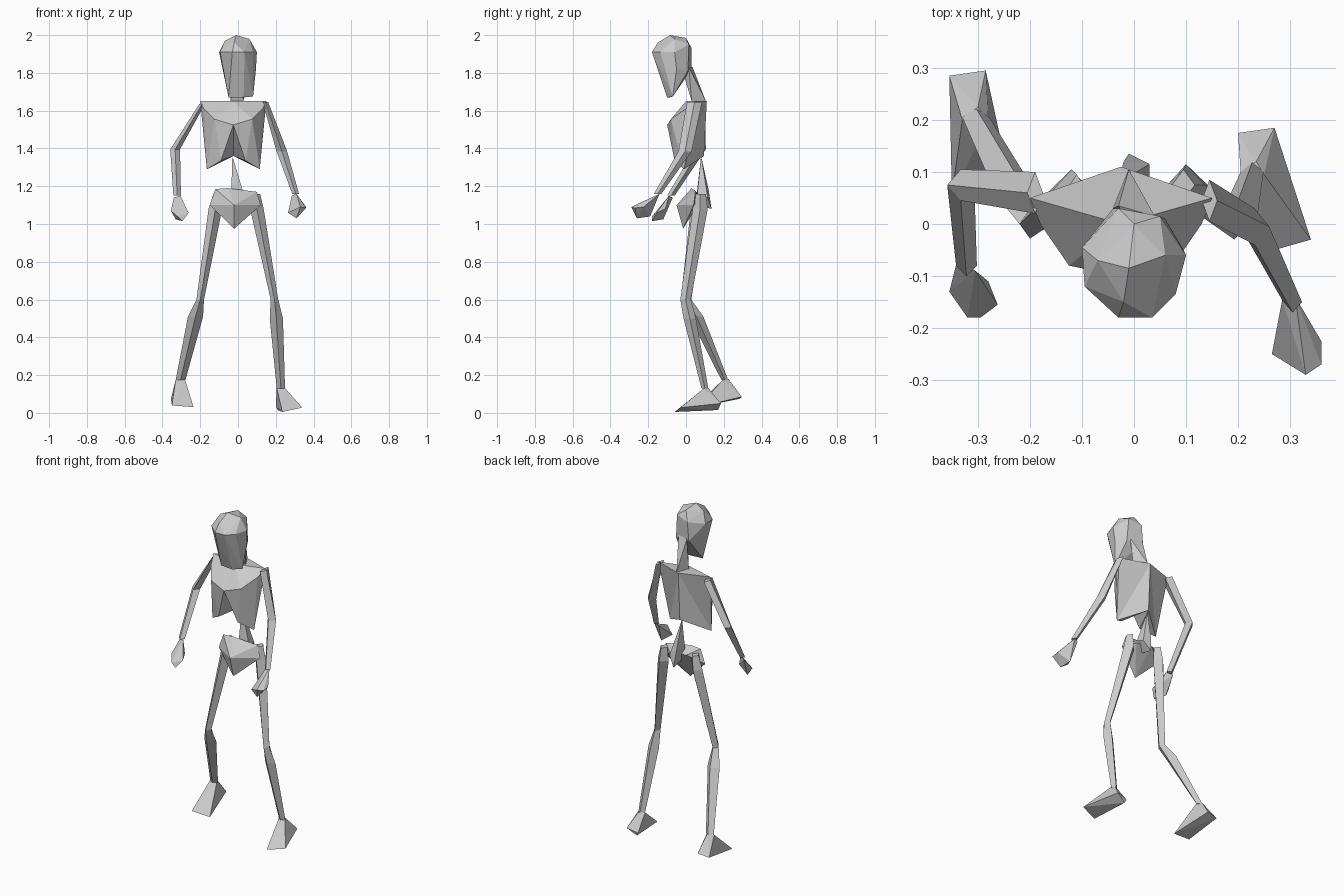
import bpy
import bmesh
from math import cos, sin, tau

cube = bpy.data.objects.get("Cube")
if cube:
    bpy.data.objects.remove(cube, do_unlink=True)

GREY = (0.6, 0.6, 0.6, 1.0)
bone = bpy.data.materials.new("bone grey")
bone.use_nodes = True
bone.diffuse_color = GREY
bone.node_tree.nodes["Principled BSDF"].inputs["Base Color"].default_value = GREY


def finish(name, bm):
    """Turn a bmesh into a flat shaded object."""
    bmesh.ops.recalc_face_normals(bm, faces=bm.faces)
    mesh = bpy.data.meshes.new(name)
    bm.to_mesh(mesh)
    bm.free()
    mesh.materials.append(bone)
    obj = bpy.data.objects.new(name, mesh)
    bpy.context.collection.objects.link(obj)
    return obj


def hull(name, points):
    """Faceted solid wrapped around a few corner points."""
    bm = bmesh.new()
    verts = [bm.verts.new(p) for p in points]
    result = bmesh.ops.convex_hull(bm, input=verts)
    loose = {v for v in result["geom_interior"] if isinstance(v, bmesh.types.BMVert)}
    bmesh.ops.delete(bm, geom=list(loose), context="VERTS")
    return finish(name, bm)


def limb(name, stations, sides=4):
    """Tapered bone through stations of (x, y, z, half width, half depth)."""
    bm = bmesh.new()
    rings = []
    for x, y, z, w, d in stations:
        angles = [tau * i / sides for i in range(sides)]
        rings.append([bm.verts.new((x + w * cos(a), y + d * sin(a), z)) for a in angles])
    for low, high in zip(rings, rings[1:]):
        for i in range(sides):
            j = (i + 1) % sides
            bm.faces.new((low[i], low[j], high[j], high[i]))
    bm.faces.new(rings[0])
    bm.faces.new(rings[-1])
    return finish(name, bm)


# Head: domed skull narrowing to the chin
hull("head", [
    (-.01, -.085, 2), (-.07, -.07, 1.97), (.06, -.06, 1.98), (-.02, -.15, 1.96), (0, 0, 1.985),
    (-.095, -.12, 1.91), (-.03, -.18, 1.91), (.035, -.18, 1.91), (.08, -.135, 1.91),
    (.1, -.06, 1.91), (.05, .015, 1.95), (-.03, .03, 1.93), (-.1, -.045, 1.91),
    (-.04, .03, 1.82), (.06, .01, 1.81), (.095, -.05, 1.82),
    (-.05, -.09, 1.67), (.03, -.1, 1.67), (.08, -.07, 1.675),
])
hull("neck", [
    (-.03, .035, 1.83), (.04, .015, 1.83), (0, -.015, 1.8),
    (-.01, .105, 1.65), (-.04, .03, 1.65), (.03, .03, 1.65),
])

# Rib cage: one half described by named corners, then mirrored
corners = {
    "nape": (0, .11, 1.65), "collar": (0, 0, 1.65), "breast": (0, -.1, 1.525),
    "spine": (0, .095, 1.36), "shoulder": (.175, .05, 1.65), "armpit": (.155, 0, 1.61),
    "chest": (.1, -.08, 1.555), "rib": (.065, -.06, 1.335), "flank": (.14, -.01, 1.29),
}
panels = [
    "nape collar shoulder", "collar armpit shoulder", "collar chest armpit",
    "collar breast chest", "breast rib chest", "chest rib flank", "chest flank armpit",
    "armpit flank shoulder", "nape shoulder flank", "nape flank spine",
    "breast spine rib", "rib spine flank",
]
bm = bmesh.new()
half = {key: bm.verts.new(p) for key, p in corners.items()}
for panel in panels:
    bm.faces.new([half[key] for key in panel.split()])
bmesh.ops.mirror(bm, geom=bm.verts[:] + bm.edges[:] + bm.faces[:], axis="X", merge_dist=.001)
bmesh.ops.remove_doubles(bm, verts=bm.verts, dist=.001)
finish("rib_cage", bm).location.x = -.025

# Spine and pelvis
hull("lower_spine", [
    (-.03, .08, 1.36), (-.035, .06, 1.18), (.03, .06, 1.16), (-.02, .12, 1.18),
    (.03, .115, 1.14), (-.01, .135, 1.08), (-.01, .05, 1.1),
])
hull("pelvis", [
    (-.12, .03, 1.185), (-.055, .03, 1.19), (.03, .06, 1.16), (.1, .05, 1.17),
    (-.15, .03, 1.1), (.12, .04, 1.1), (-.02, -.05, 1.1), (-.02, -.015, .975),
    (-.06, .08, 1.15), (.05, .08, 1.13),
])

# Arms
limb("left_arm", [
    (.145, .045, 1.645, .015, .04), (.232, -.005, 1.385, .028, .035),
    (.305, -.15, 1.16, .018, .02),
])
limb("right_arm", [
    (-.19, .06, 1.635, .015, .04), (-.333, .075, 1.395, .026, .03),
    (-.322, -.08, 1.15, .02, .02),
])

# Hands
hull("left_hand", [
    (.285, -.145, 1.15), (.31, -.14, 1.16), (.265, -.25, 1.06), (.31, -.26, 1.03),
    (.33, -.29, 1.09), (.36, -.27, 1.085), (.36, -.225, 1.09), (.3, -.19, 1.04),
])
hull("right_hand", [
    (-.34, -.07, 1.14), (-.305, -.09, 1.15), (-.355, -.13, 1.07), (-.32, -.18, 1.04),
    (-.295, -.18, 1.015), (-.262, -.155, 1.06), (-.28, -.11, 1.08), (-.33, -.12, 1.025),
])

# Legs
limb("left_leg", [
    (.095, .075, 1.16, .022, .03), (.1, .075, 1.08, .036, .04), (.193, -.002, .6, .02, .028),
    (.203, .02, .5, .035, .033), (.227, .1, .13, .022, .018),
])
limb("right_leg", [
    (-.11, .065, 1.16, .02, .03), (-.12, .065, 1.08, .036, .04), (-.2, .0, .6, .02, .028),
    (-.225, .055, .51, .04, .037), (-.304, .205, .175, .026, .018),
])

# Feet: wedges that spread toward the toes
hull("left_foot", [
    (.205, .1, .13), (.25, .095, .13), (.235, .12, .13), (.2, .175, .035),
    (.27, .185, .05), (.235, -.06, .005), (.34, -.03, .028), (.21, .17, 0.015),
])
hull("right_foot", [
    (-.33, .2, .175), (-.28, .195, .175), (-.3, .225, .18), (-.355, .285, .075),
    (-.285, .295, .085), (-.35, .055, .04), (-.235, .065, .03),
])
